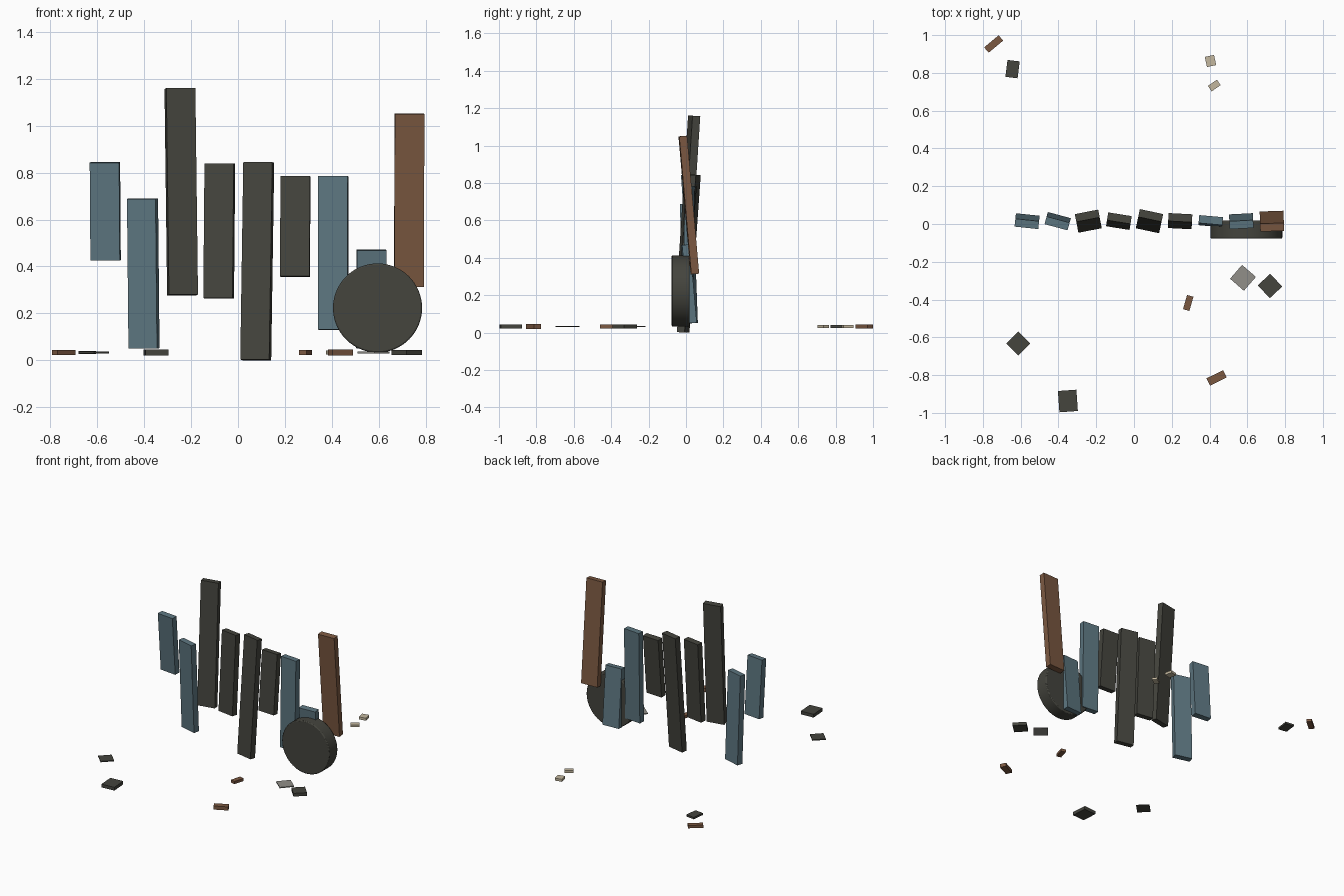
import bpy
import math
from mathutils import Matrix, Vector

cube = bpy.data.objects.get("Cube")
if cube:
    bpy.data.objects.remove(cube, do_unlink=True)


def make_material(name, rgb):
    mat = bpy.data.materials.new(name)
    mat.use_nodes = True
    colour = (*rgb, 1.0)
    mat.diffuse_color = colour
    mat.node_tree.nodes["Principled BSDF"].inputs["Base Color"].default_value = colour
    return mat


charcoal = make_material("charcoal", (0.058, 0.058, 0.047))
slate_blue = make_material("slate_blue", (0.109, 0.181, 0.216))
brown = make_material("brown", (0.198, 0.098, 0.053))
cream = make_material("cream", (0.546, 0.474, 0.342))
grey = make_material("grey", (0.283, 0.275, 0.25))


def box(name, centre, size, mat, yaw=0, tilt=0):
    """Box turned about z by yaw and leaning back by tilt, in degrees."""
    bpy.ops.mesh.primitive_cube_add(size=1, location=centre)
    obj = bpy.context.object
    obj.name = name
    obj.data.transform(Matrix.Diagonal((*size, 1)))
    obj.rotation_euler = (math.radians(-tilt), 0, math.radians(yaw))
    obj.data.materials.append(mat)
    return obj


# Row of hanging planks: bottom, top, yaw, backward tilt, colour
planks = [
    (0.425, 0.845, -6, -4, slate_blue),
    (0.05, 0.69, -15, -2.2, slate_blue),
    (0.277, 1.16, 11, 3.8, charcoal),
    (0.263, 0.84, -9, 3.2, charcoal),
    (0.0, 0.845, -12, 4.2, charcoal),
    (0.355, 0.785, -3, 5, charcoal),
    (0.13, 0.785, -5, 1, slate_blue),
    (0.05, 0.472, 3, -5, slate_blue),
    (0.312, 1.053, 2, -5, brown),
]
spacing, width, thickness = 0.162, 0.126, 0.042
for i, (low, high, yaw, tilt, mat) in enumerate(planks):
    lean = math.radians(abs(tilt))
    length = (high - low - thickness * math.sin(lean)) / math.cos(lean)
    box(f"plank_{i + 1}", ((i - 4) * spacing + 0.082, 0.015, (low + high) / 2),
        (width, thickness, length), mat, yaw, tilt)

# Round disc standing in front of the planks
bpy.ops.mesh.primitive_cylinder_add(vertices=64, radius=0.19, depth=0.096,
                                    location=(0.595, -0.029, 0.223),
                                    rotation=(math.pi / 2, 0, 0))
disc = bpy.context.object
disc.name = "disc"
disc.data.materials.append(charcoal)
bevel = disc.modifiers.new("rim", 'BEVEL')
bevel.width = 0.006
bevel.segments = 2
bevel.limit_method = 'ANGLE'
bpy.ops.object.shade_smooth_by_angle(angle=math.radians(35))

# Flat chips scattered around: x, y, length, width, height, yaw, colour
chips = [
    (-0.743, 0.953, 0.1, 0.037, 0.02, 40, brown),
    (-0.643, 0.82, 0.065, 0.09, 0.014, -7, charcoal),
    (0.405, 0.863, 0.05, 0.055, 0.018, 12, cream),
    (0.425, 0.733, 0.058, 0.035, 0.016, 35, cream),
    (0.577, -0.285, 0.097, 0.097, 0.007, -41, grey),
    (0.72, -0.328, 0.09, 0.093, 0.023, 43, charcoal),
    (0.287, -0.418, 0.035, 0.078, 0.02, -16, brown),
    (0.437, -0.815, 0.098, 0.043, 0.026, 26, brown),
    (-0.613, -0.633, 0.09, 0.09, 0.007, 45, charcoal),
    (-0.35, -0.937, 0.098, 0.113, 0.024, 4, charcoal),
]
for i, (x, y, length, depth, height, yaw, mat) in enumerate(chips):
    box(f"chip_{i + 1}", (x, y, 0.033), (length, depth, height), mat, yaw)
